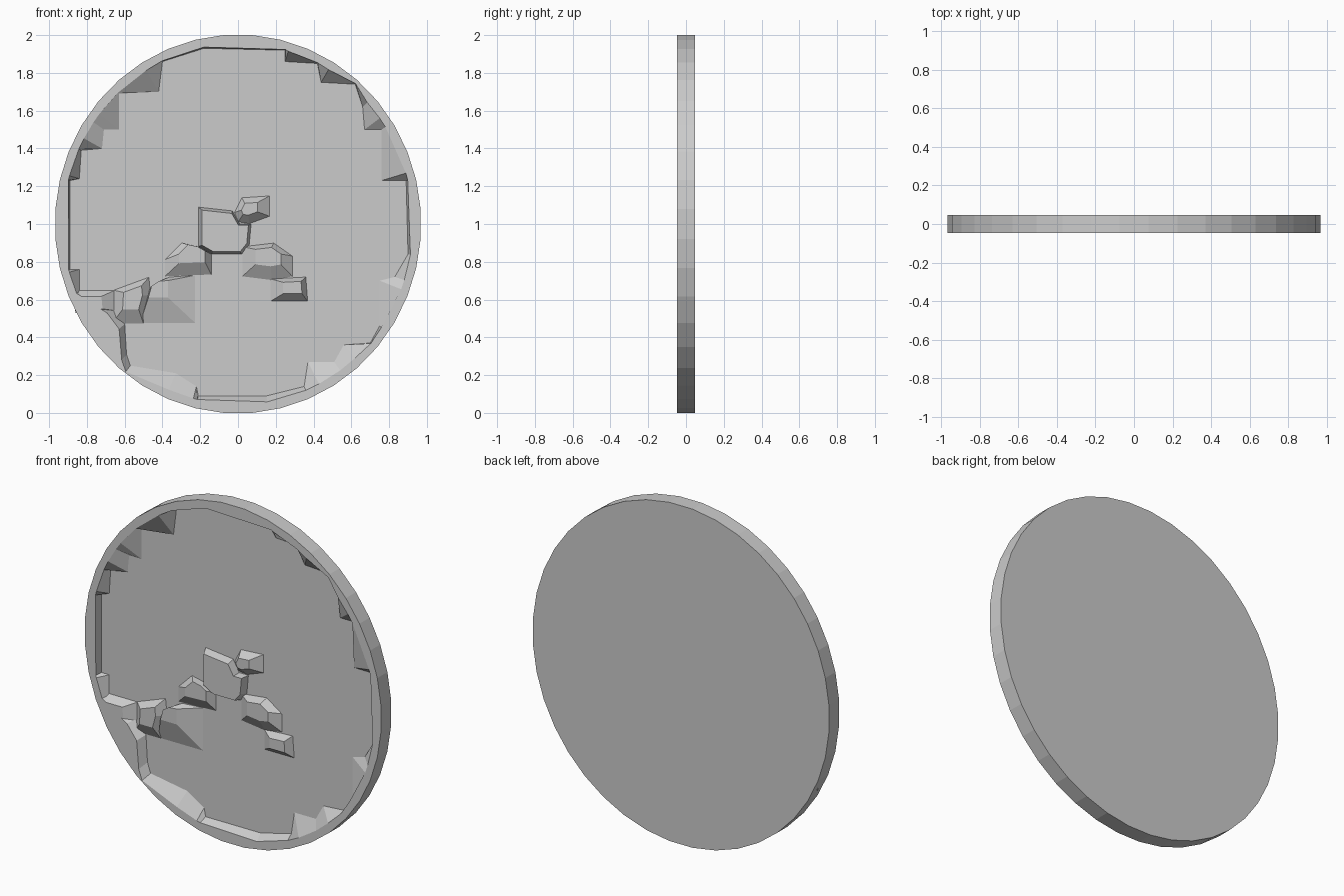
import bpy, bmesh
from math import cos, sin, pi, hypot, atan2
from mathutils.geometry import tessellate_polygon

if "Cube" in bpy.data.objects:
    bpy.data.objects.remove(bpy.data.objects["Cube"])

RX, BACK, FRONT, FLOOR = 0.97, 0.047, -0.047, -0.002


def finish(bm, name):
    bmesh.ops.recalc_face_normals(bm, faces=bm.faces[:])
    me = bpy.data.meshes.new(name)
    bm.to_mesh(me)
    bm.free()
    ob = bpy.data.objects.new(name, me)
    bpy.context.collection.objects.link(ob)
    return ob


def loop(bm, pts, y):
    return [bm.verts.new((x, y, z)) for x, z in pts]


def walls(bm, a, b):
    n = len(a)
    for i in range(n):
        j = (i + 1) % n
        bm.faces.new((a[i], a[j], b[j], b[i]))


def fill(bm, *loops):
    # triangulate a flat region, with later loops as holes
    verts = [v for l in loops for v in l]
    polys = [[(v.co.x, v.co.z, 0) for v in l] for l in loops]
    for t in tessellate_polygon(polys):
        if len(set(t)) == 3:
            bm.faces.new([verts[i] for i in t])


# stepped inner edge of the rim where it meets the recessed floor, clockwise
foot = [(.25, 1.92), (.25, 1.86), (.42, 1.85), (.44, 1.75), (.62, 1.74),
        (.66, 1.62), (.67, 1.5), (.76, 1.5), (.76, 1.23), (.89, 1.23),
        (.90, .84), (.83, .72), (.75, .70), (.75, .46), (.70, .37),
        (.56, .36), (.51, .27), (.37, .27), (.35, .14), (.15, .09),
        (-.21, .09), (-.22, .14), (-.33, .21), (-.57, .25), (-.59, .31),
        (-.60, .47), (-.66, .55), (-.84, .64), (-.84, .76), (-.89, .76),
        (-.89, 1.23), (-.84, 1.24), (-.83, 1.39), (-.72, 1.4), (-.71, 1.5),
        (-.63, 1.5), (-.63, 1.69), (-.42, 1.7), (-.40, 1.86), (-.18, 1.93)]


def rim_edge(p):
    x, z = p[0] / RX, p[1] - 1
    k = hypot(x, z)
    # the lower left rim is a wide flat shelf, elsewhere it is a narrow band
    shelf = p[0] < -.56 and p[1] < .6
    r = k + .04 if shelf else max(.955, k + .004)
    return RX * x / k * r, 1 + z / k * r


# disc with raised rim
bm = bmesh.new()
N = 40
ell = [(RX * sin(2 * pi * (i + .5) / N) / cos(pi / N) * .997,
        1 + cos(2 * pi * (i + .5) / N) / cos(pi / N)) for i in range(N)]
back, outer = loop(bm, ell, BACK), loop(bm, ell, FRONT)
crest = loop(bm, [rim_edge(p) for p in foot], FRONT)
base = loop(bm, foot, FLOOR)
bm.faces.new(back)
walls(bm, back, outer)
fill(bm, outer, crest)
walls(bm, crest, base)
fill(bm, base)
finish(bm, "disc")


# chunky raised relief: outline, size of flat top, top shift
relief = [
    ([(-.21, 1.09), (-.03, 1.07), (.01, 1.0), (.07, 1.0), (.06, .89),
      (.02, .84), (-.14, .84), (-.21, .88)], .88, 0, 0),
    ([(-.02, 1.06), (.02, 1.14), (.17, 1.15), (.17, 1.04), (.06, 1.0),
      (0, 1.01)], .45, -.01, .01),
    ([(-.39, .81), (-.30, .90), (-.21, .88), (-.14, .84), (-.14, .73),
      (-.39, .72)], .55, .02, .03),
    ([(.02, .88), (.19, .90), (.29, .83), (.29, .72), (.18, .70),
      (.02, .72)], .5, 0, .03),
    ([(.17, .71), (.36, .72), (.37, .59), (.17, .59)], .5, .02, .01),
    ([(-.47, .65), (-.36, .72), (-.22, .73), (-.22, .47), (-.52, .47)],
     .35, -.06, .05),
    ([(-.66, .65), (-.47, .72), (-.46, .62), (-.50, .47), (-.67, .47)],
     .5, 0, .02),
    ([(-.88, .65), (-.65, .65), (-.64, .54), (-.86, .53)], .6, -.03, -.01),
]
for n, (pts, s, dx, dz) in enumerate(relief):
    bm = bmesh.new()
    cx = sum(p[0] for p in pts) / len(pts)
    cz = sum(p[1] for p in pts) / len(pts)
    top = [(cx + dx + (x - cx) * s, cz + dz + (z - cz) * s) for x, z in pts]
    lo, hi = loop(bm, pts, FLOOR + .002), loop(bm, top, FRONT)
    bm.faces.new(lo)
    walls(bm, lo, hi)
    fill(bm, hi)
    finish(bm, f"relief_chunk_{n + 1}")
